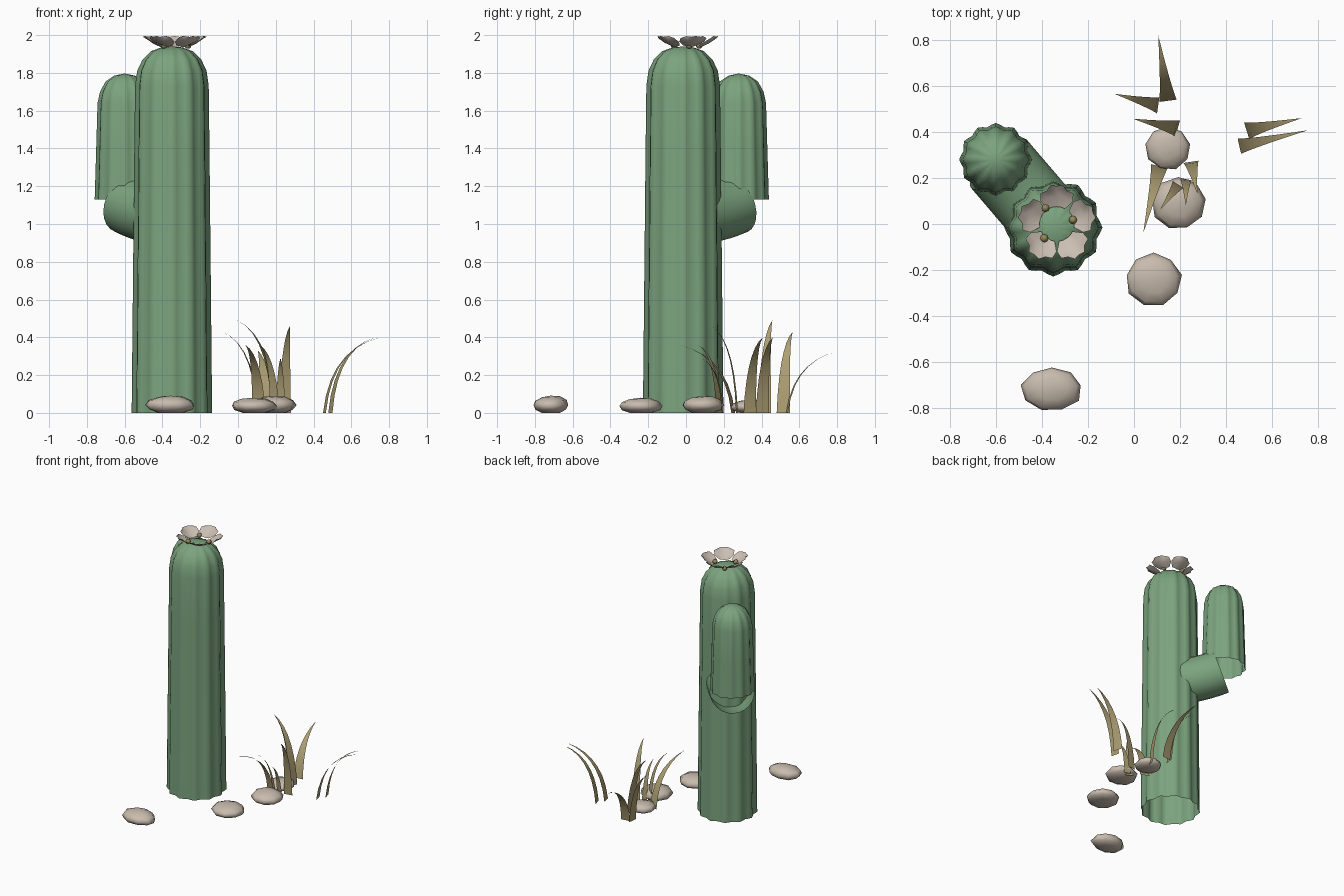
import bpy, bmesh, math, random
from mathutils import Vector

random.seed(4)
cube = bpy.data.objects.get("Cube")
if cube:
    bpy.data.objects.remove(cube, do_unlink=True)


def material(name, r, g, b):
    m = bpy.data.materials.new(name)
    m.use_nodes = True
    m.diffuse_color = (r, g, b, 1)
    node = next(n for n in m.node_tree.nodes if n.type == 'BSDF_PRINCIPLED')
    node.inputs["Base Color"].default_value = (r, g, b, 1)
    node.inputs["Roughness"].default_value = 0.9
    return m


GREEN = material("cactus green", 0.2, 0.37, 0.21)
STONE = material("pale stone", 0.58, 0.5, 0.42)
PETAL = material("petal cream", 0.6, 0.52, 0.45)
STRAW = material("dry grass", 0.41, 0.34, 0.17)
POLLEN = material("pollen ochre", 0.32, 0.25, 0.1)


def build(name, verts, faces, mat, smooth=True):
    mesh = bpy.data.meshes.new(name)
    mesh.from_pydata(verts, [], faces)
    mesh.materials.append(mat)
    for poly in mesh.polygons:
        poly.use_smooth = smooth
    obj = bpy.data.objects.new(name, mesh)
    bpy.context.collection.objects.link(obj)
    return obj


def skin(rings, n):
    """Quads joining successive closed rings of n points."""
    return [(k * n + i, k * n + (i + 1) % n, (k + 1) * n + (i + 1) % n, (k + 1) * n + i)
            for k in range(rings - 1) for i in range(n)]


def ribbed_column(name, cx, cy, profile, ribs=12):
    """Open-bottomed ribbed stem; profile is (radius, height), ending at the crown."""
    n = ribs * 4
    verts = []
    for r, z in profile[:-1]:
        for i in range(n):
            a = math.tau * i / n
            rr = r * (0.96 + 0.045 * math.cos(ribs * a))
            verts.append((cx + rr * math.cos(a), cy + rr * math.sin(a), z))
    rings = len(profile) - 1
    faces = skin(rings, n)
    verts.append((cx, cy, profile[-1][1]))
    last = (rings - 1) * n
    faces += [(last + i, last + (i + 1) % n, len(verts) - 1) for i in range(n)]
    return build(name, verts, faces, GREEN)


# Trunk and side arm
ribbed_column("trunk", -0.35, -0.015,
              [(0.212, 0), (0.205, 0.7), (0.198, 1.4), (0.194, 1.73), (0.183, 1.81),
               (0.155, 1.87), (0.11, 1.915), (0.055, 1.935), (0, 1.94)])
ribbed_column("arm", -0.6, 0.28,
              [(0.158, 1.13), (0.15, 1.4), (0.143, 1.64), (0.13, 1.7),
               (0.1, 1.755), (0.055, 1.785), (0, 1.797)])

# Smooth elbow tube joining the two, open where it enters the arm
start, bend, end = (Vector(p) for p in
                    [(-0.41, 0.055, 1.05), (-0.5, 0.16, 1.06), (-0.587, 0.262, 1.105)])
N, STEPS = 24, 6
side = Vector((0.76, 0.65, 0)).normalized()
verts = []
for k in range(STEPS):
    t = k / (STEPS - 1)
    c = start * (1 - t) ** 2 + bend * 2 * t * (1 - t) + end * t * t
    d = ((bend - start) * (1 - t) + (end - bend) * t).normalized()
    up = side.cross(d).normalized()
    for i in range(N):
        a = math.tau * i / N
        verts.append(c + 0.16 * (side * math.cos(a) + up * math.sin(a)))
build("elbow", verts, skin(STEPS, N), GREEN)

# Flower: five scalloped, upturned petals and three pollen beads
FX, FY = -0.335, 0.0
# rows of (radius, height, half angle)
ROWS = [(0.075, 1.935, 0.5), (0.12, 1.955, 0.62), (0.15, 1.975, 0.5)]
TIPS = [0.9, 1.02, 0.98, 1.02, 0.9]
for p in range(5):
    mid = math.radians(72 * p + 18)
    verts = []
    for r, z, half in ROWS:
        for j in range(5):
            a = mid + half * (j - 2) / 2
            lift = 0.005 * abs(j - 2)
            verts.append((FX + r * math.cos(a), FY + r * math.sin(a), z + lift))
    for j, f in enumerate(TIPS):
        a = mid + 0.3 * (j - 2) / 2
        r = 0.168 * f
        verts.append((FX + r * math.cos(a), FY + r * math.sin(a), 1.995 - 0.004 * (j % 2)))
    faces = [(5 * k + j, 5 * k + j + 1, 5 * k + j + 6, 5 * k + j + 5)
             for k in range(3) for j in range(4)]
    build(f"petal_{p + 1}", verts, faces, PETAL)


def blob(name, loc, size, mat, u, v, rough=0.0, slope=0.0):
    """Rounded lump with optional irregularity, tilted top and flattened base."""
    bm = bmesh.new()
    bmesh.ops.create_uvsphere(bm, u_segments=u, v_segments=v, radius=1)
    for vert in bm.verts:
        co = vert.co * (1 + random.uniform(-rough, rough))
        z = max(co.z, -0.85)
        if z > 0:
            z *= 1 + slope * co.y
        vert.co = (loc[0] + co.x * size[0], loc[1] + co.y * size[1], loc[2] + z * size[2])
    for f in bm.faces:
        f.smooth = True
    mesh = bpy.data.meshes.new(name)
    bm.to_mesh(mesh)
    bm.free()
    mesh.materials.append(mat)
    obj = bpy.data.objects.new(name, mesh)
    bpy.context.collection.objects.link(obj)


for i, (x, y) in enumerate([(-0.385, 0.07), (-0.265, 0.018), (-0.39, -0.062)]):
    blob(f"pollen_bead_{i + 1}", (x, y, 1.945), (0.018, 0.018, 0.018), POLLEN, 8, 6)

# Stones: x, y, half width, half depth, height
STONES = [(-0.357, -0.717, 0.132, 0.097, 0.09), (0.085, -0.242, 0.122, 0.117, 0.08),
          (0.193, 0.088, 0.117, 0.113, 0.09), (0.147, 0.33, 0.097, 0.095, 0.07)]
for i, (x, y, w, d, h) in enumerate(STONES):
    half = h / 1.85
    blob(f"stone_{i + 1}", (x, y, 0.85 * half), (w, d, half), STONE, 9, 6, 0.04, 0.15)

# Grass blades: two base corners, tip, tip height
BLADES = [
    ((0.11, 0.53), (0.185, 0.54), (0.105, 0.82), 0.33),
    ((0.1, 0.48), (0.11, 0.55), (-0.085, 0.565), 0.43),
    ((0.18, 0.38), (0.2, 0.45), (-0.005, 0.457), 0.49),
    ((0.5, 0.37), (0.478, 0.44), (0.73, 0.46), 0.4),
    ((0.465, 0.305), (0.45, 0.37), (0.755, 0.407), 0.4),
    ((0.075, 0.26), (0.145, 0.24), (0.04, -0.04), 0.36),
    ((0.215, 0.265), (0.28, 0.275), (0.275, 0.133), 0.46),
    ((0.17, 0.19), (0.22, 0.16), (0.115, 0.065), 0.36),
    ((0.2, 0.2), (0.25, 0.19), (0.225, 0.08), 0.29),
]
SEG = 7
for i, (p, q, tip, h) in enumerate(BLADES):
    p, q, tip = (Vector((*c, 0)) for c in (p, q, tip))
    verts = []
    for k in range(SEG):
        t = k / SEG
        reach = 0.24 * t * (1 - t) + t * t
        z = h * (1.7 * t * (1 - t) + t * t)
        # taper both edges toward the tip, holding width lower down
        width = 1 - t ** 1.3
        centre = (p + q) / 2
        spine = centre.lerp(tip, reach)
        for edge in (p, q):
            pt = spine + (edge - centre) * width
            verts.append((pt.x, pt.y, z))
    verts.append((tip.x, tip.y, h))
    faces = [(2 * k, 2 * k + 1, 2 * k + 3, 2 * k + 2) for k in range(SEG - 1)]
    faces.append((2 * SEG - 2, 2 * SEG - 1, 2 * SEG))
    build(f"grass_blade_{i + 1}", verts, faces, STRAW)
